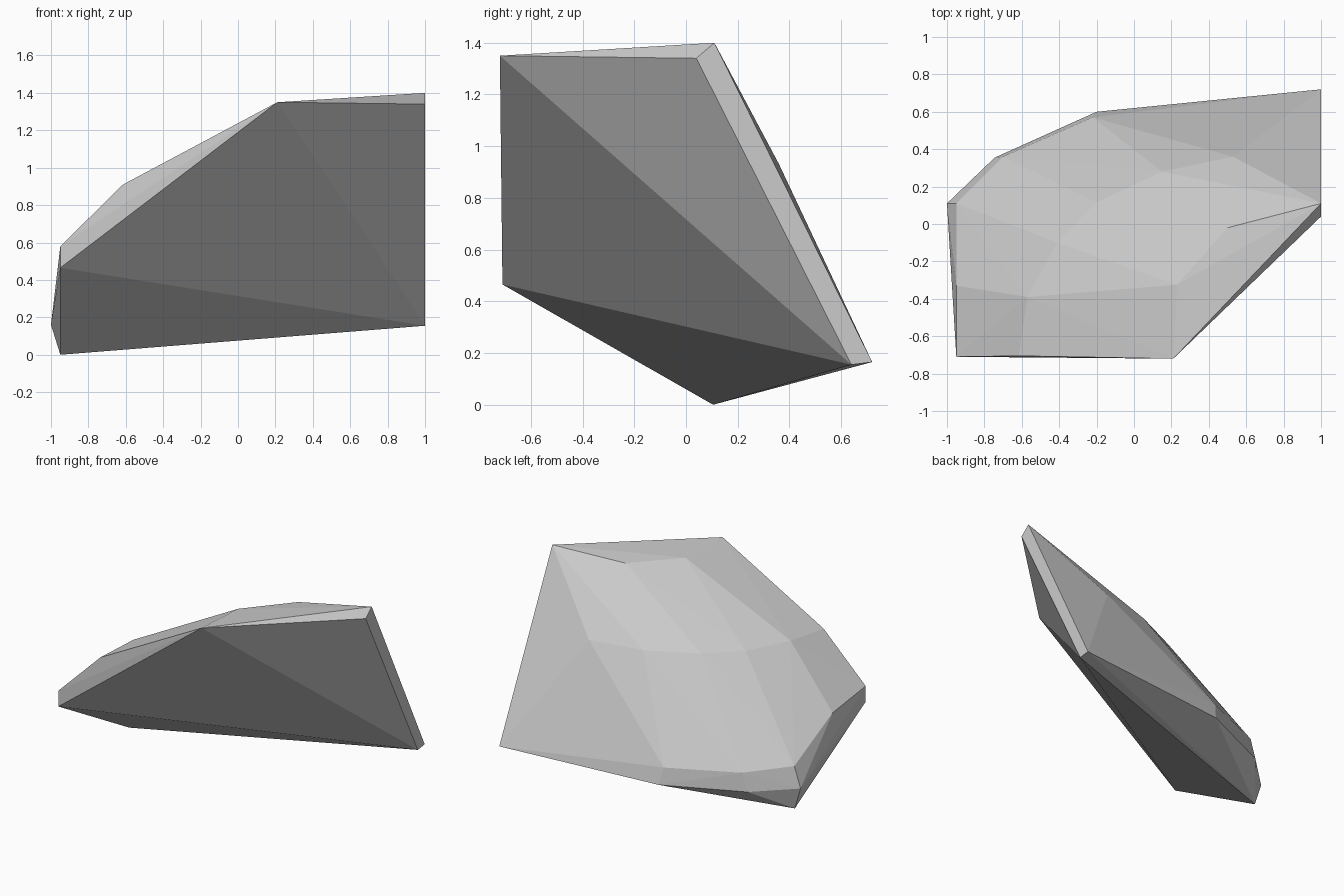
import bpy
import bmesh

default_cube = bpy.data.objects.get("Cube")
if default_cube:
    bpy.data.objects.remove(default_cube, do_unlink=True)


def make_material(name, colour):
    """Create one flat colour for both the viewport and renders."""
    material = bpy.data.materials.new(name)
    material.use_nodes = True
    material.diffuse_color = colour
    shader = material.node_tree.nodes["Principled BSDF"]
    shader.inputs["Base Color"].default_value = colour
    shader.inputs["Roughness"].default_value = 0.9
    return material


def faceted_stone(name, outlines, material):
    """Wrap a tight flat-faced skin around a stack of outline points."""
    mesh = bpy.data.meshes.new(name)
    stone = bpy.data.objects.new(name, mesh)
    bpy.context.collection.objects.link(stone)
    bm = bmesh.new()
    for outline in outlines:
        for point in outline:
            bm.verts.new(point)
    hull = bmesh.ops.convex_hull(bm, input=bm.verts[:])
    unused = set(hull["geom_interior"] + hull["geom_unused"])
    spare = [item for item in unused if isinstance(item, bmesh.types.BMVert)]
    bmesh.ops.delete(bm, geom=spare, context="VERTS")
    bmesh.ops.recalc_face_normals(bm, faces=bm.faces[:])
    for face in bm.faces:
        face.smooth = False
    bm.to_mesh(mesh)
    bm.free()
    mesh.materials.append(material)
    return stone


# Outlines of the boulder, from the sloping crest down to the foot
crest = [(.21, -.72, 1.35), (1, .04, 1.34), (1, .11, 1.4),
         (.5, -.02, 1.35), (.23, -.325, 1.345)]
shoulder = [(-.615, -.705, .91), (-.57, -.39, .93), (-.41, -.1, .925),
            (-.2, .115, .93), (.15, .28, .925), (.53, .36, .93)]
waist = [(-.95, -.71, .58), (-.95, -.33, .53), (-.95, .11, .31),
         (-.7, .36, .29), (-.22, .57, .28), (.33, .625, .25)]
base = [(-.95, -.71, .465), (-1, .11, .16), (-.745, .355, .16),
        (-.2, .6, .16), (1, .72, .165), (1, .64, .155)]
foot = [(-.95, .105, 0)]

stone_grey = make_material("stone_grey", (.6, .6, .6, 1))
faceted_stone("boulder", [crest, shoulder, waist, base, foot], stone_grey)
